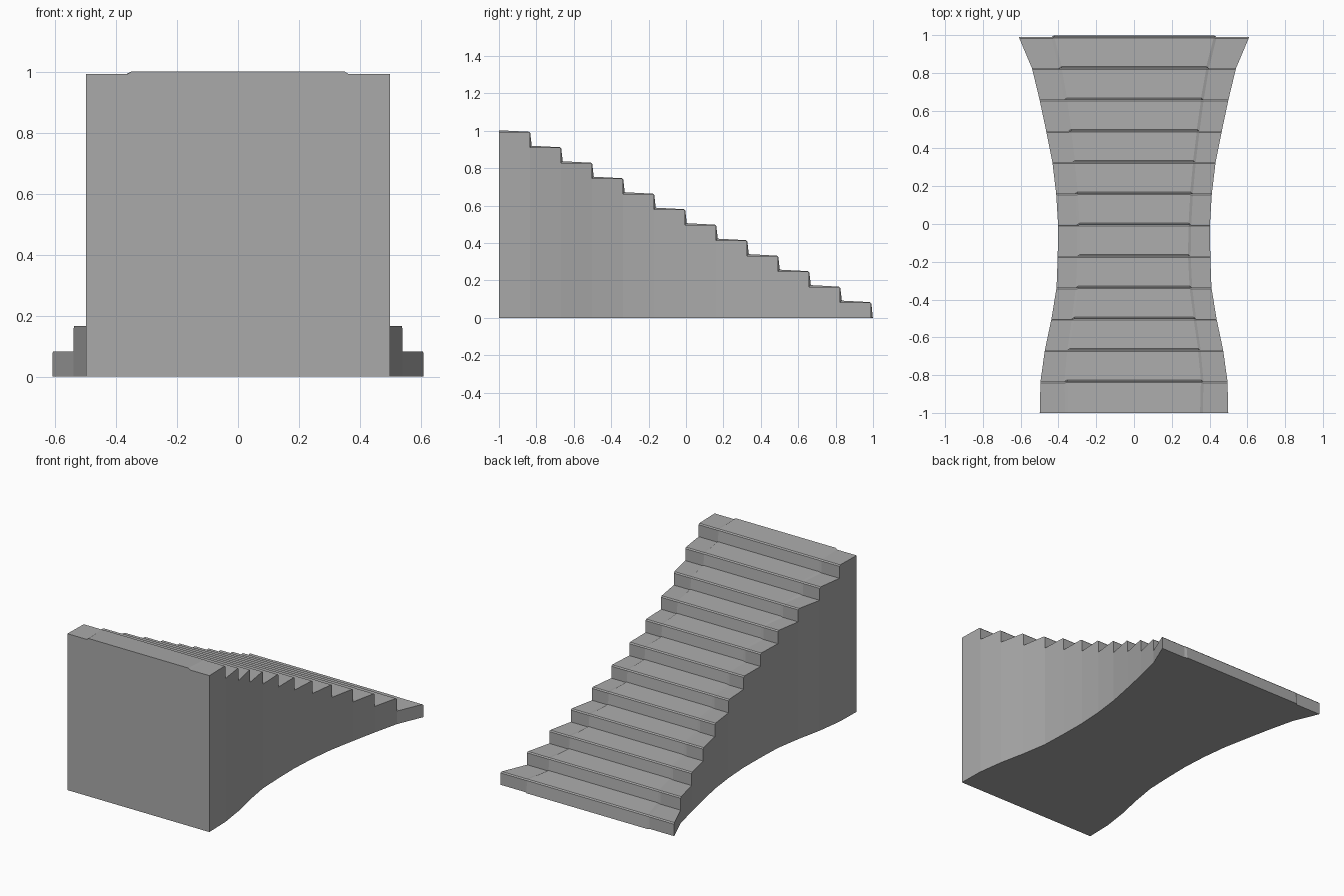
import bpy
import bmesh

cube = bpy.data.objects.get("Cube")
if cube:
    bpy.data.objects.remove(cube, do_unlink=True)

STEPS = 12
BACK, RUN, RISE = 0.99, 0.1658, 0.0828
FRONT = -1.0
NOSE = 0.007      # chamfer on each step edge
SWELL = 0.009     # thickness of the centre runner in the inner corners
EDGE = 0.007      # half width of the runner's sloped border

# Half widths of the flight and of its runner, from the lowest step to the highest
SIDE = [0.61, 0.54, 0.50, 0.465, 0.432, 0.412, 0.402,
        0.404, 0.41, 0.437, 0.472, 0.495, 0.499]
RUNNER = [0.43, 0.39, 0.362, 0.34, 0.32, 0.305, 0.296,
          0.293, 0.301, 0.322, 0.346, 0.361, 0.357]


def width_at(table, y):
    t = min(max((BACK - y) / RUN, 0), STEPS - 0.0001)
    i = int(t)
    return table[i] + (table[i + 1] - table[i]) * (t - i)


# Stepped profile: (y, z, runner offset in y, runner offset in z)
profile = []
for k in range(STEPS):
    y, z = BACK - k * RUN, k * RISE
    profile.append((y, z, SWELL, SWELL if k else 0))
    profile.append((y, z + RISE - NOSE, 0.001, 0.001))
    profile.append((y - NOSE, z + RISE, 0.001, 0.001))
profile.append((FRONT, STEPS * RISE, 0, SWELL))

bm = bmesh.new()

# Treads and risers, with the runner swelling up in the middle
rows = []
for y, z, dy, dz in profile:
    w, r = width_at(SIDE, y), width_at(RUNNER, y)
    half = [(w, 0), (r + EDGE, 0), (r - EDGE, 1)]
    columns = [(-x, s) for x, s in half] + [(x, s) for x, s in reversed(half)]
    rows.append([bm.verts.new((x, y + dy * s, z + dz * s)) for x, s in columns])
for a, b in zip(rows, rows[1:]):
    for i in range(len(a) - 1):
        bm.faces.new((a[i], a[i + 1], b[i + 1], b[i]))

# Curved side walls and underside
floor = {}
for row in rows:
    y = round(row[0].co.y, 5)
    if y not in floor:
        if row is rows[0]:
            floor[y] = (row[0], row[-1])
        else:
            floor[y] = tuple(bm.verts.new((v.co.x, v.co.y, 0))
                             for v in (row[0], row[-1]))
for a, b in zip(rows, rows[1:]):
    ya, yb = round(a[0].co.y, 5), round(b[0].co.y, 5)
    if ya == yb:
        continue
    fa, fb = floor[ya], floor[yb]
    for side, end in ((0, 0), (1, -1)):
        bm.faces.new((a[end], b[end], fb[side], fa[side]))
    bm.faces.new((fa[0], fa[1], fb[1], fb[0]))
bm.faces.new(rows[0])

# Tall flat end
end = floor[round(rows[-1][0].co.y, 5)]
bm.faces.new(rows[-1] + [end[1], end[0]])
bmesh.ops.recalc_face_normals(bm, faces=bm.faces)

mesh = bpy.data.meshes.new("staircase")
bm.to_mesh(mesh)
bm.free()
stairs = bpy.data.objects.new("staircase", mesh)
bpy.context.collection.objects.link(stairs)

# Plain grey stone
stone = bpy.data.materials.new("grey stone")
stone.use_nodes = True
grey = (0.4, 0.4, 0.4, 1)
stone.diffuse_color = grey
stone.node_tree.nodes["Principled BSDF"].inputs["Base Color"].default_value = grey
mesh.materials.append(stone)
